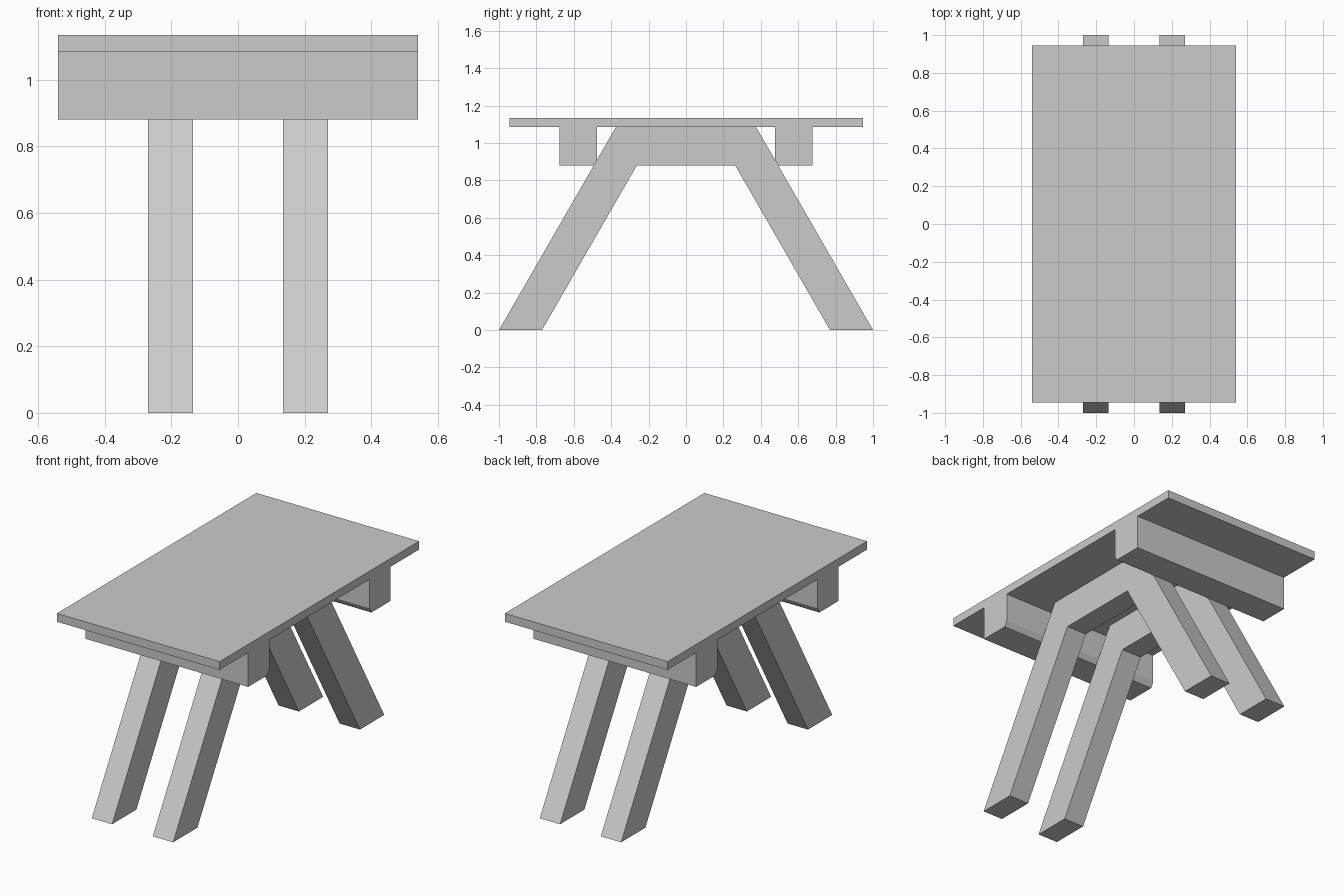
import bpy
import bmesh

cube = bpy.data.objects.get("Cube")
if cube:
    bpy.data.objects.remove(cube, do_unlink=True)

GREY = (0.6, 0.6, 0.6, 1.0)
mat = bpy.data.materials.new("plain_grey")
mat.use_nodes = True
mat.diffuse_color = GREY
mat.node_tree.nodes["Principled BSDF"].inputs["Base Color"].default_value = GREY


def extrude_profile(name, profile, x0, x1):
    """Extrude a closed (y, z) profile along x from x0 to x1."""
    bm = bmesh.new()
    face = bm.faces.new([bm.verts.new((x0, y, z)) for y, z in profile])
    new = bmesh.ops.extrude_face_region(bm, geom=[face])["geom"]
    moved = [v for v in new if isinstance(v, bmesh.types.BMVert)]
    bmesh.ops.translate(bm, verts=moved, vec=(x1 - x0, 0, 0))
    bmesh.ops.recalc_face_normals(bm, faces=bm.faces)
    mesh = bpy.data.meshes.new(name)
    bm.to_mesh(mesh)
    bm.free()
    mesh.materials.append(mat)
    obj = bpy.data.objects.new(name, mesh)
    bpy.context.collection.objects.link(obj)
    return obj


HALF_WIDTH = 0.54
BEAM_Z, TOP_Z, SURFACE_Z = 0.88, 1.085, 1.135

# Table top: planks laid side by side
PLANKS = 7
plank = 1.89 / PLANKS
for i in range(PLANKS):
    y0 = (i - PLANKS / 2) * plank
    y1 = y0 + plank
    extrude_profile(f"top_plank_{i + 1}",
                    [(y0, TOP_Z), (y1, TOP_Z), (y1, SURFACE_Z), (y0, SURFACE_Z)],
                    -HALF_WIDTH, HALF_WIDTH)

# Cross beams, inner lower edge trimmed to the slope of the legs
for side, name in ((-1, "front_beam"), (1, "back_beam")):
    section = [(0.675, BEAM_Z), (0.675, TOP_Z), (0.475, TOP_Z),
               (0.475, 0.912), (0.493, BEAM_Z)]
    extrude_profile(name, [(side * y, z) for y, z in section],
                    -HALF_WIDTH, HALF_WIDTH)

# Trestle frames: splayed legs joined by a top rail
half = [(0.375, TOP_Z), (1.0, 0.0), (0.77, 0.0), (0.263, BEAM_Z)]
frame = half + [(-y, z) for y, z in reversed(half)]
for side, name in ((-1, "right_trestle"), (1, "left_trestle")):
    extrude_profile(name, frame, side * 0.135, side * 0.27)
